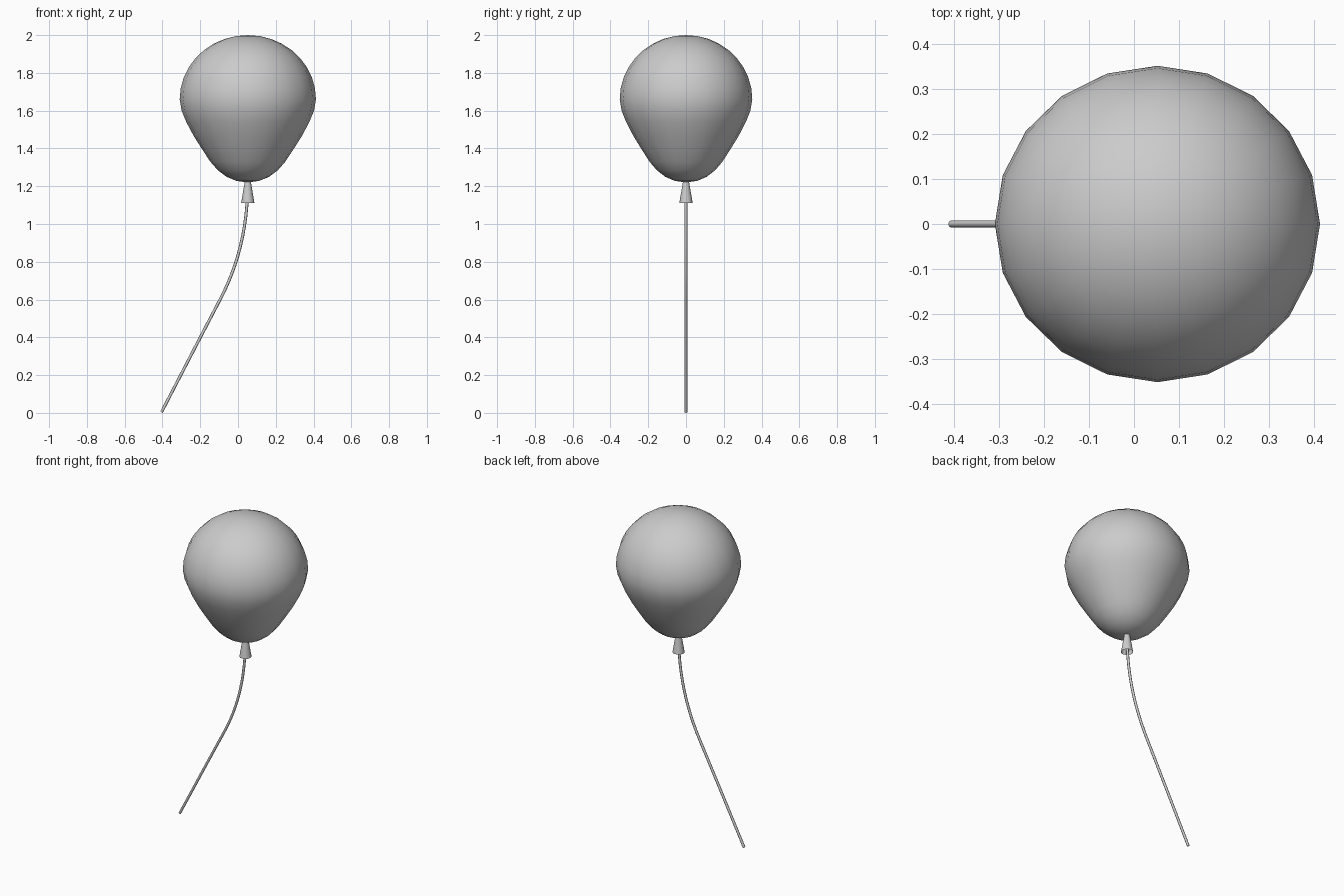
import bpy, bmesh, math

if "Cube" in bpy.data.objects:
    bpy.data.objects.remove(bpy.data.objects["Cube"])

CX = 0.052  # balloon axis


def lathe(name, profile, sides, sx=1.0, smooth=60):
    """Revolve (radius, z) points around the balloon axis; radius 0 makes a pole."""
    bm = bmesh.new()
    rings = []
    for r, z in profile:
        n = 1 if r == 0 else sides
        rings.append([bm.verts.new((CX + sx * r * math.cos(2 * math.pi * i / sides),
                                    r * math.sin(2 * math.pi * i / sides), z)) for i in range(n)])
    for a, b in zip(rings, rings[1:]):
        for i in range(sides):
            j = (i + 1) % sides
            quad = [a[i % len(a)], a[j % len(a)], b[j % len(b)], b[i % len(b)]]
            bm.faces.new(list(dict.fromkeys(quad)))
    bmesh.ops.recalc_face_normals(bm, faces=bm.faces)
    me = bpy.data.meshes.new(name)
    bm.to_mesh(me)
    bm.free()
    ob = bpy.data.objects.new(name, me)
    bpy.context.collection.objects.link(ob)
    bpy.context.view_layer.objects.active = ob
    ob.select_set(True)
    bpy.ops.object.shade_smooth_by_angle(angle=math.radians(smooth))
    ob.select_set(False)
    return ob


# balloon: tapered underside, hemispherical top
under = [(0, 1.22), (0.058, 1.228), (0.11, 1.25), (0.155, 1.285), (0.193, 1.33),
         (0.235, 1.395), (0.278, 1.465), (0.317, 1.54), (0.341, 1.6)]
dome = [(0.351 * math.cos(math.radians(a)), 1.66 + 0.34 * math.sin(math.radians(a)))
        for a in range(0, 90, 10)]
lathe("balloon", under + dome + [(0, 2.0)], 20, sx=1.028)

# nozzle: open flared cone
lathe("nozzle", [(0.035, 1.112), (0.016, 1.225)], 16)

# string: straight tail, then a bend up into the nozzle
curve = bpy.data.curves.new("string", 'CURVE')
curve.dimensions = '3D'
curve.bevel_depth = 0.008
curve.bevel_resolution = 2
curve.use_fill_caps = True
curve.resolution_u = 12
spline = curve.splines.new('BEZIER')
spline.bezier_points.add(2)
knots = [((-0.405, 0.004), (-0.5, -0.19), (-0.3, 0.206)),
         ((-0.10, 0.59), (-0.2, 0.4), (0.0, 0.777)),
         ((CX, 1.225), (CX, 0.98), (CX, 1.3))]
for p, (co, left, right) in zip(spline.bezier_points, knots):
    p.handle_left_type = p.handle_right_type = 'FREE'
    p.co = (co[0], 0, co[1])
    p.handle_left = (left[0], 0, left[1])
    p.handle_right = (right[0], 0, right[1])
string = bpy.data.objects.new("string", curve)
bpy.context.collection.objects.link(string)
